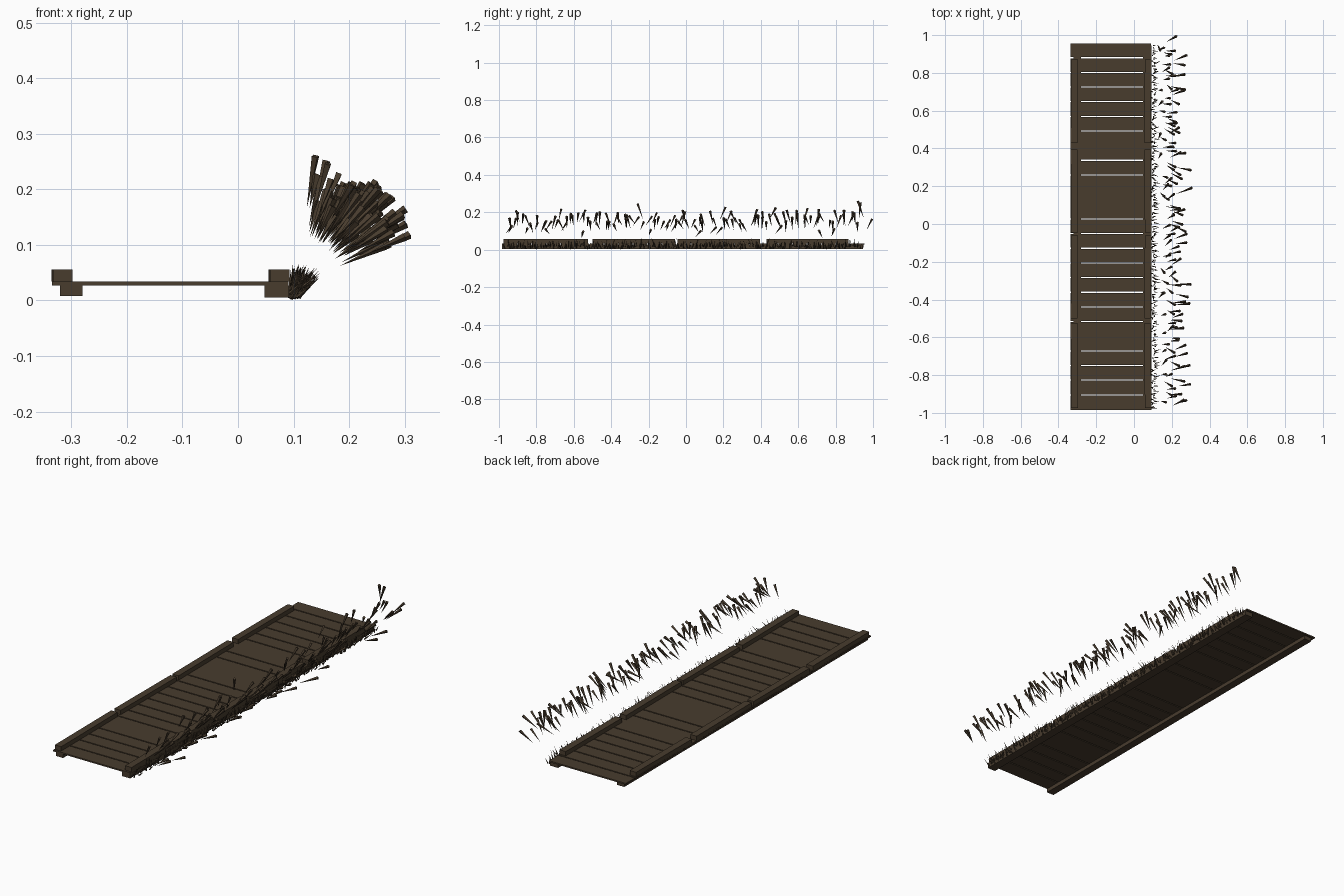
import bpy, bmesh, math, random
from mathutils import Vector, Matrix

random.seed(7)
if "Cube" in bpy.data.objects:
    bpy.data.objects.remove(bpy.data.objects["Cube"])

# Single dark weathered wood colour
wood = bpy.data.materials.new("dark_wood")
wood.use_nodes = True
colour = (0.065, 0.045, 0.027, 1)
wood.diffuse_color = colour
wood.node_tree.nodes["Principled BSDF"].inputs["Base Color"].default_value = colour


def finish(name, bm):
    mesh = bpy.data.meshes.new(name)
    bm.to_mesh(mesh)
    bm.free()
    mesh.materials.append(wood)
    obj = bpy.data.objects.new(name, mesh)
    bpy.context.collection.objects.link(obj)
    return obj


def box(name, x, y, z, turn=0):
    """Box from (low, high) ranges, turned a little about its own centre."""
    bm = bmesh.new()
    size = [r[1] - r[0] for r in (x, y, z)]
    centre = Vector([(r[0] + r[1]) / 2 for r in (x, y, z)])
    matrix = Matrix.Translation(centre) @ Matrix.Rotation(turn, 4, "Z") @ Matrix.Diagonal((*size, 1))
    bmesh.ops.create_cube(bm, size=1, matrix=matrix)
    return finish(name, bm)


def add_spike(bm, base, tip, radius):
    """Four-sided spike, wide at the base and pointed at the tip."""
    axis = tip - base
    matrix = (Matrix.Translation((base + tip) / 2)
              @ axis.to_track_quat("Z", "Y").to_matrix().to_4x4())
    bmesh.ops.create_cone(bm, cap_ends=True, segments=4, radius1=radius,
                          radius2=0, depth=axis.length, matrix=matrix)


# Deck planks, a few of them butted tight
BACK, FRONT, COUNT = 0.955, -0.985, 25
pitch = (BACK - FRONT) / COUNT
tight = {7, 10, 11, 20}
for i in range(COUNT):
    top = BACK - i * pitch
    gap = 0.0 if i + 1 in tight or i == COUNT - 1 else 0.006
    box(f"deck_plank_{i + 1}", (-0.335, 0.091), (top - pitch + gap, top), (0.027, 0.034))

# Long bearers under the deck
box("left_side_bearer", (0.048, 0.092), (FRONT, BACK - 0.01), (0.005, 0.027))
box("right_side_bearer", (-0.32, -0.28), (FRONT, BACK - 0.01), (0.008, 0.027))

# Kerb rails along both edges, in four lengths
for i, (y0, y1) in enumerate([(-0.975, -0.525), (-0.5, -0.06), (-0.045, 0.395), (0.43, 0.87)]):
    turn = 0.006 * (-1) ** i
    box(f"left_kerb_{i + 1}", (0.056, 0.091), (y0, y1), (0.034, 0.056), turn)
    box(f"right_kerb_{i + 1}", (-0.334, -0.299), (y0, y1), (0.034, 0.056), turn)

# Short grass spikes leaning out from the edge
bm = bmesh.new()
for i in range(230):
    y = -0.975 + 1.92 * (i + random.random()) / 230
    angle = math.radians(random.uniform(35, 88))
    length = random.uniform(0.025, 0.055)
    base = Vector((random.uniform(0.092, 0.112), y, random.uniform(0.004, 0.02)))
    lean = random.uniform(-0.35, 0.35)
    tip = base + length * Vector((math.cos(angle), lean, math.sin(angle)))
    add_spike(bm, base, tip, 0.0035)
finish("edge_grass", bm)

# Long spikes fanned out above the grass, points facing the edge
bm = bmesh.new()
for i in range(125):
    y = -0.97 + 1.94 * (i + random.random()) / 125
    angle = math.radians(min(82, max(24, random.gauss(50, 15))))
    out = Vector((math.cos(angle), 0, math.sin(angle)))
    inner = random.uniform(0.09, 0.15)
    length = random.uniform(0.055, 0.1)
    lean = random.uniform(-0.035, 0.035)
    tip = Vector((0.1, y, 0.025)) + out * inner
    base = tip + out * length + Vector((0, lean, 0))
    base.y = max(-0.995, min(0.995, base.y))
    add_spike(bm, base, tip, 0.0075)
finish("outer_spikes", bm)
